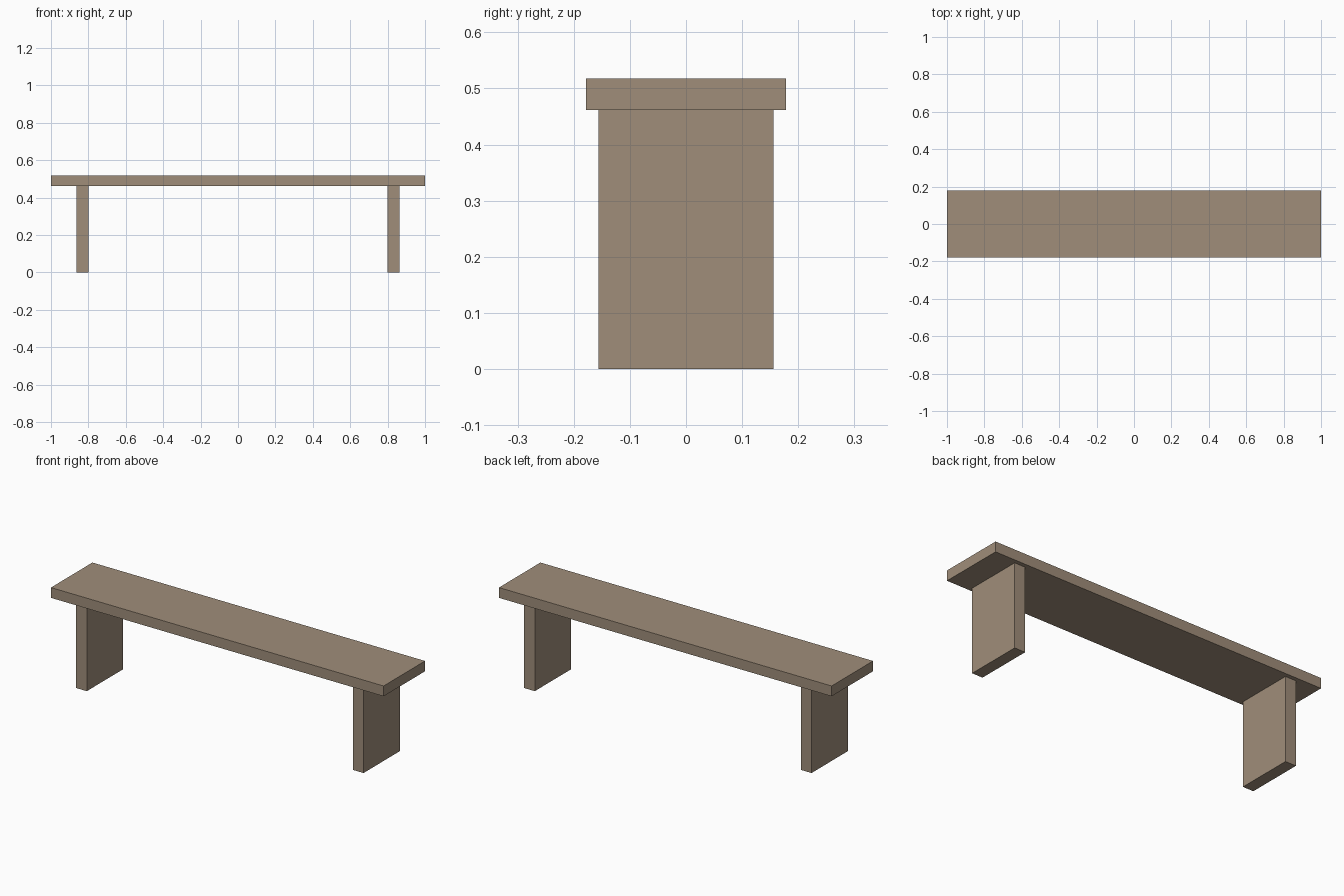
import bpy

default_cube = bpy.data.objects.get("Cube")
if default_cube:
    bpy.data.objects.remove(default_cube, do_unlink=True)

# Weathered wood colour shared by every part
wood = bpy.data.materials.new("weathered_wood")
wood.use_nodes = True
colour = (0.35, 0.27, 0.195, 1.0)
wood.diffuse_color = colour
wood.node_tree.nodes["Principled BSDF"].inputs["Base Color"].default_value = colour

SEAT_BOTTOM, SEAT_TOP = 0.462, 0.518


def board(name, x, y, z):
    """Add a box spanning the given (low, high) ranges."""
    ranges = (x, y, z)
    bpy.ops.mesh.primitive_cube_add(size=1, location=[(a + b) / 2 for a, b in ranges])
    obj = bpy.context.object
    obj.name = name
    obj.scale = [b - a for a, b in ranges]
    bpy.ops.object.transform_apply(location=False, rotation=False, scale=True)
    obj.data.materials.append(wood)
    return obj


# Long seat plank
board("seat", (-1, 1), (-0.178, 0.178), (SEAT_BOTTOM, SEAT_TOP))

# Slab leg under each end
for name, side in (("left_leg", 1), ("right_leg", -1)):
    span = sorted((side * 0.8, side * 0.864))
    board(name, span, (-0.156, 0.156), (0, SEAT_BOTTOM))
